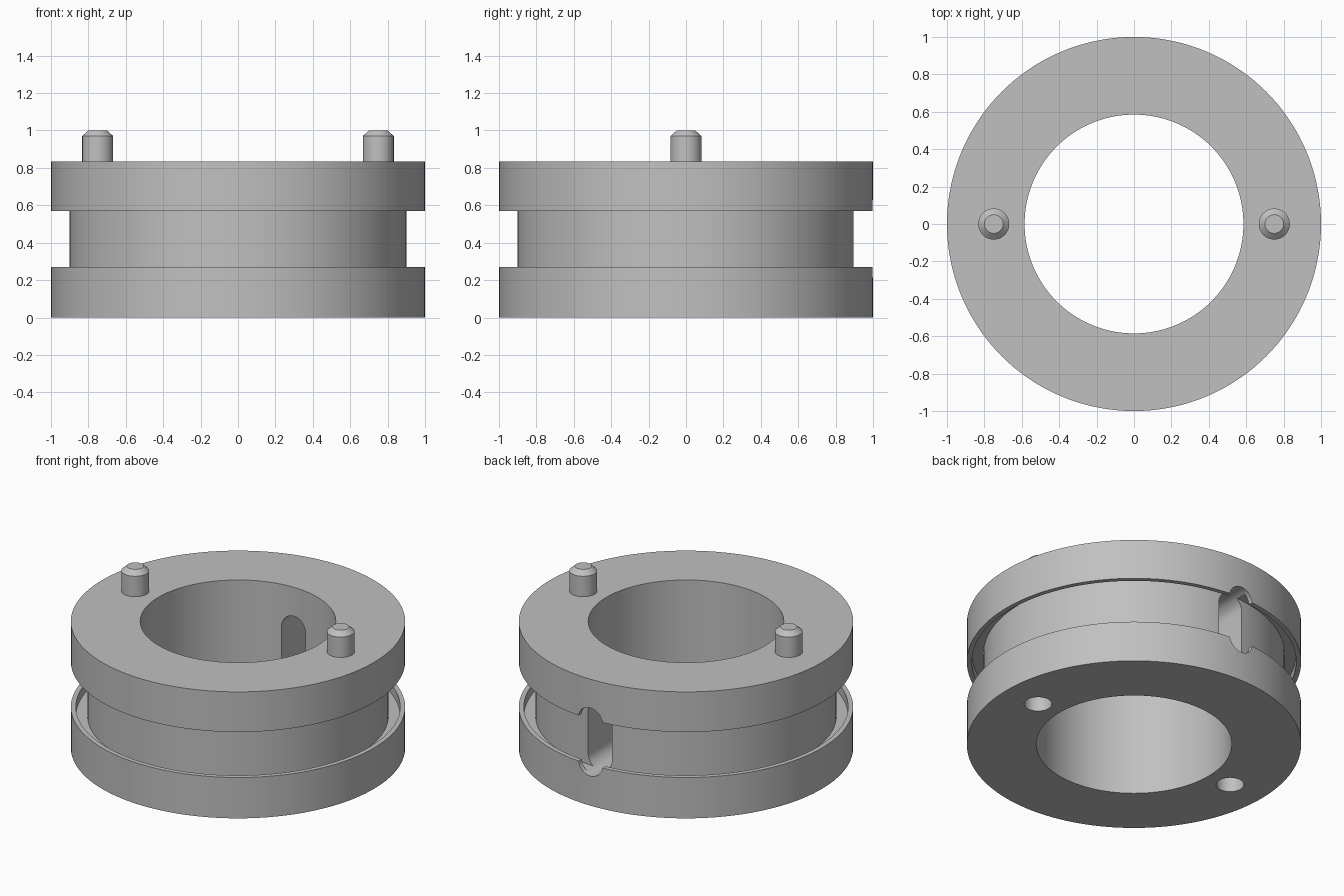
import bpy
import math

if "Cube" in bpy.data.objects:
    bpy.data.objects.remove(bpy.data.objects["Cube"])

SEGMENTS = 144
HEIGHT = 0.835
BORE, CORE, LIP = 0.585, 0.9, 0.97
GROOVE_LOW, GROOVE_HIGH, RECESS = 0.27, 0.57, 0.06
PIN_X, PIN_R = 0.75, 0.083

grey = bpy.data.materials.new("plain grey")
grey.use_nodes = True
colour = (0.53, 0.53, 0.53, 1)
grey.diffuse_color = colour
grey.node_tree.nodes["Principled BSDF"].inputs["Base Color"].default_value = colour


def make_object(name, verts, faces):
    mesh = bpy.data.meshes.new(name)
    mesh.from_pydata(verts, [], faces)
    mesh.materials.append(grey)
    obj = bpy.data.objects.new(name, mesh)
    bpy.context.collection.objects.link(obj)
    return obj


def lathe(name, profile, steps, x=0, closed=False):
    """Spin (radius, z) points, listed anticlockwise, around z."""
    n = len(profile)
    verts, faces = [], []
    for s in range(steps):
        a = 2 * math.pi * s / steps
        verts += [(x + r * math.cos(a), r * math.sin(a), z) for r, z in profile]
    for s in range(steps):
        t = (s + 1) % steps
        for i in range(n if closed else n - 1):
            j = (i + 1) % n
            faces.append((s * n + i, t * n + i, t * n + j, s * n + j))
    if not closed:
        faces.append([s * n for s in reversed(range(steps))])
        faces.append([s * n + n - 1 for s in range(steps)])
    return make_object(name, verts, faces)


def shade(obj):
    bpy.ops.object.select_all(action='DESELECT')
    obj.select_set(True)
    bpy.context.view_layer.objects.active = obj
    bpy.ops.object.shade_smooth_by_angle(angle=math.radians(30))


def cut(obj, cutter):
    cutter.hide_render = True
    bpy.ops.object.select_all(action='DESELECT')
    obj.select_set(True)
    bpy.context.view_layer.objects.active = obj
    mod = obj.modifiers.new("cut", 'BOOLEAN')
    mod.operation = 'DIFFERENCE'
    mod.solver = 'EXACT'
    mod.object = cutter
    bpy.ops.object.modifier_apply(modifier=mod.name)
    bpy.data.objects.remove(cutter)


# Flanged ring, with a lipped recess above and below the groove
ring = lathe("flanged_ring", [
    (BORE, 0), (1, 0), (1, GROOVE_LOW), (LIP, GROOVE_LOW),
    (LIP, GROOVE_LOW - RECESS), (CORE, GROOVE_LOW - RECESS),
    (CORE, GROOVE_HIGH + RECESS), (LIP, GROOVE_HIGH + RECESS),
    (LIP, GROOVE_HIGH), (1, GROOVE_HIGH), (1, HEIGHT), (BORE, HEIGHT),
], SEGMENTS, closed=True)

# Round-ended slot through the back wall
slot_r, slot_half, mid_z = 0.088, 0.137, (GROOVE_LOW + GROOVE_HIGH) / 2
outline = []
for start, z in ((0, mid_z + slot_half), (math.pi, mid_z - slot_half)):
    for k in range(17):
        a = start + math.pi * k / 16
        outline.append((slot_r * math.cos(a), z + slot_r * math.sin(a)))
n = len(outline)
slot = make_object(
    "slot_cutter",
    [(x, 0.3, z) for x, z in outline] + [(x, 1.2, z) for x, z in outline],
    [list(range(n)), list(reversed(range(n, 2 * n)))]
    + [(i, i + n, (i + 1) % n + n, (i + 1) % n) for i in range(n)])
cut(ring, slot)

# Blind sockets underneath and chamfered pins on top
for side, x in (("left", PIN_X), ("right", -PIN_X)):
    cut(ring, lathe("socket_cutter", [(PIN_R, -0.1), (PIN_R, 0.19)], 48, x))
    pin = lathe(side + "_pin", [(PIN_R, HEIGHT - 0.005), (PIN_R, 0.97), (0.05, 1.0)], 48, x)
    shade(pin)
shade(ring)
